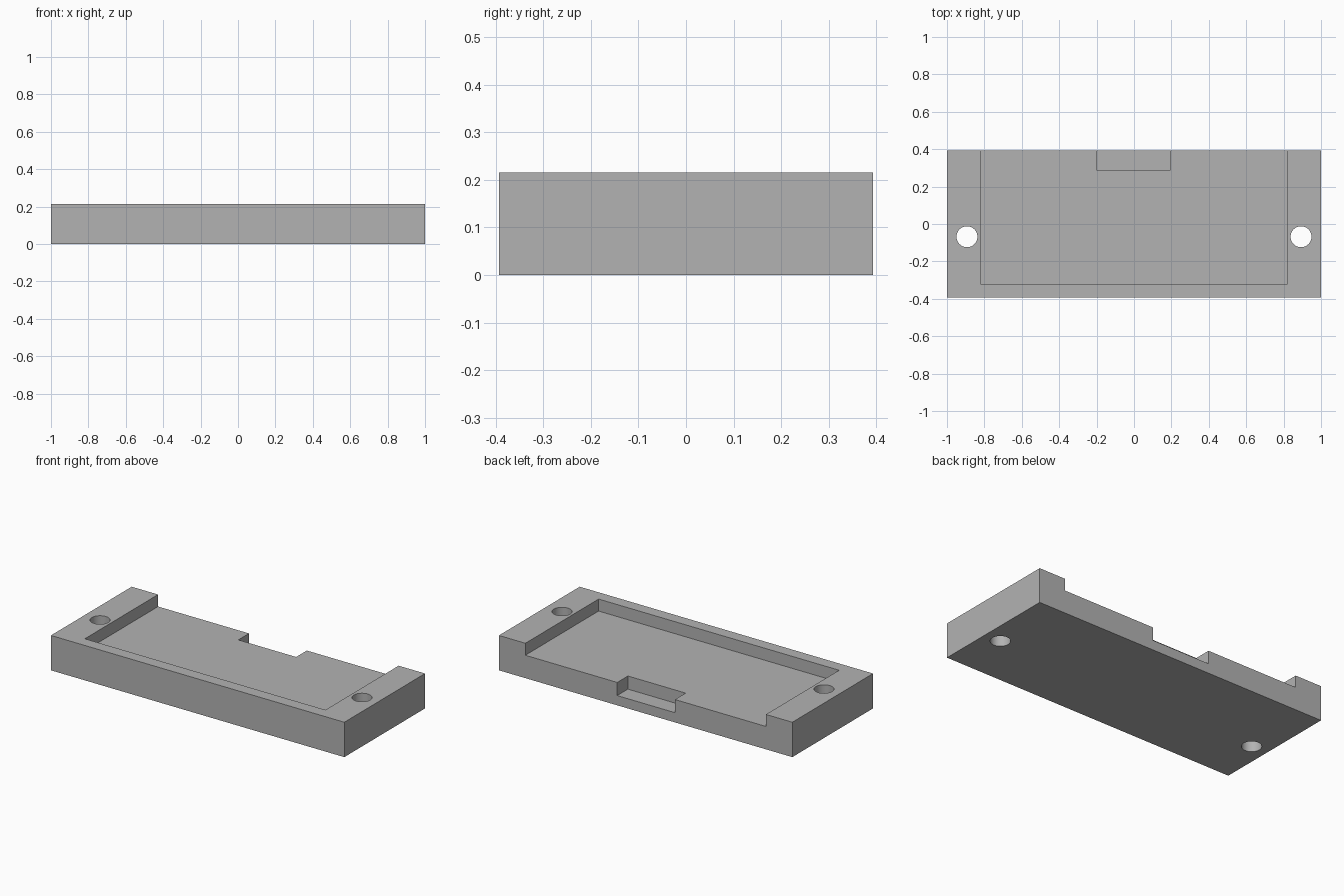
import bpy
import math

if "Cube" in bpy.data.objects:
    bpy.data.objects.remove(bpy.data.objects["Cube"], do_unlink=True)

HALF_X, HALF_Y, HEIGHT = 1.0, 0.393, 0.215
POCKET_Z, NOTCH_Z = 0.141, 0.06
OVER = 0.1  # how far cutters reach past the block

grey = bpy.data.materials.new("mid grey")
grey.use_nodes = True
colour = (0.45, 0.45, 0.45, 1)
grey.diffuse_color = colour
grey.node_tree.nodes["Principled BSDF"].inputs["Base Color"].default_value = colour


def box(name, low, high):
    """Box spanning two opposite corners."""
    centre = [(a + b) / 2 for a, b in zip(low, high)]
    bpy.ops.mesh.primitive_cube_add(size=1, location=centre)
    obj = bpy.context.object
    obj.name = name
    obj.scale = [b - a for a, b in zip(low, high)]
    bpy.ops.object.transform_apply(location=True, rotation=False, scale=True)
    return obj


def cut(target, cutter):
    """Subtract the cutter from the target, then discard it."""
    cutter.hide_render = True
    mod = target.modifiers.new("cut", 'BOOLEAN')
    mod.operation = 'DIFFERENCE'
    mod.solver = 'EXACT'
    mod.object = cutter
    bpy.context.view_layer.objects.active = target
    bpy.ops.object.modifier_apply(modifier=mod.name)
    bpy.data.objects.remove(cutter, do_unlink=True)


# Solid block
tray = box("mounting_tray", (-HALF_X, -HALF_Y, 0), (HALF_X, HALF_Y, HEIGHT))
tray.data.materials.append(grey)

# Shallow pocket, open at the back
cut(tray, box("pocket_cutter", (-0.82, -0.32, POCKET_Z),
              (0.82, HALF_Y + OVER, HEIGHT + OVER)))

# Deeper notch in the back edge
cut(tray, box("notch_cutter", (-0.2, 0.289, NOTCH_Z),
              (0.194, HALF_Y + OVER, HEIGHT + OVER)))

# Screw holes through both ends
for side in (-1, 1):
    bpy.ops.mesh.primitive_cylinder_add(
        vertices=48, radius=0.056, depth=1, location=(side * 0.893, -0.068, 0))
    cut(tray, bpy.context.object)

# Smooth hole walls, crisp edges elsewhere
bpy.ops.object.select_all(action='DESELECT')
tray.select_set(True)
bpy.context.view_layer.objects.active = tray
bpy.ops.object.shade_smooth_by_angle(angle=math.radians(30))
